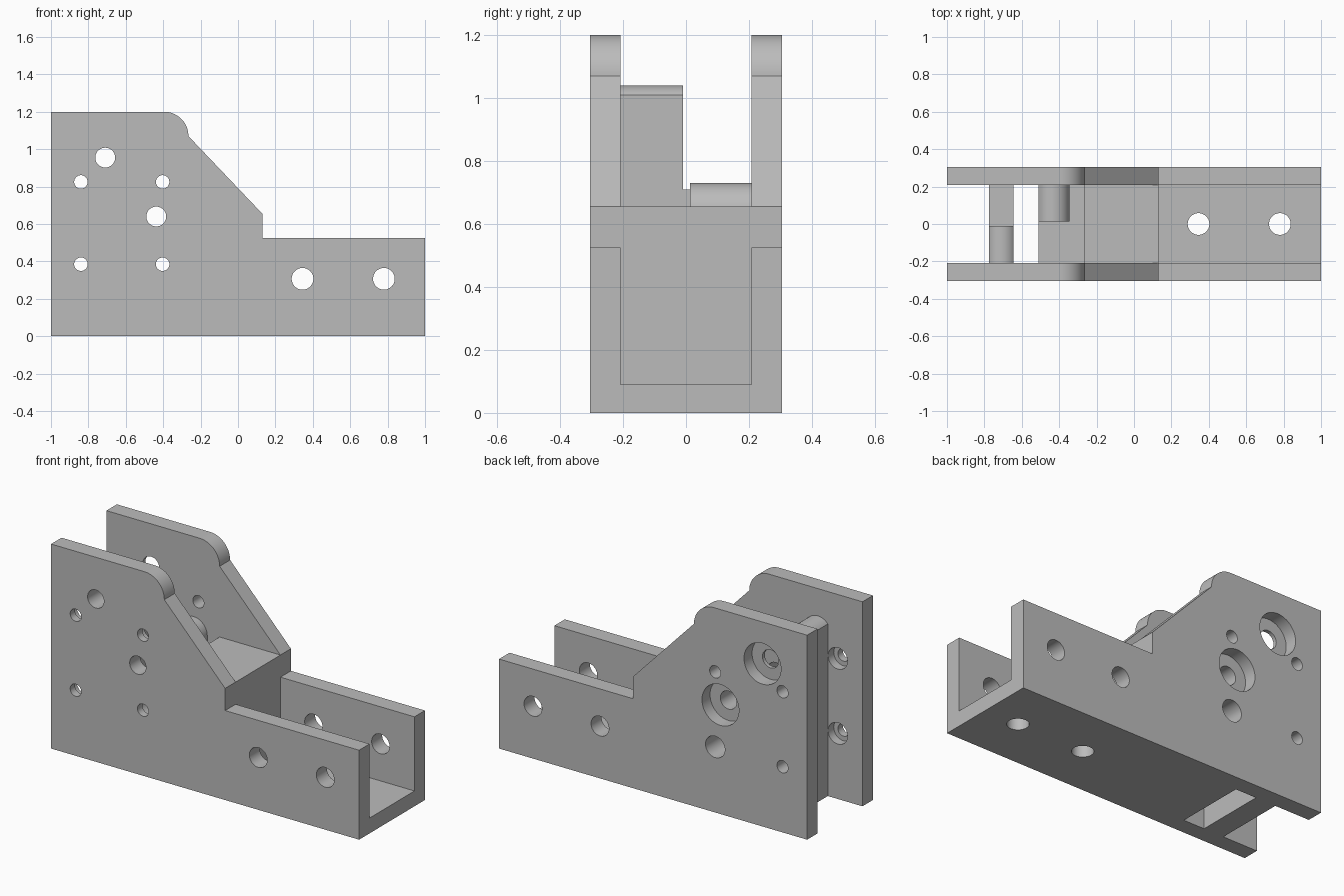
import bpy, bmesh
from math import cos, sin, pi, acos
from mathutils import Matrix, Vector

cube = bpy.data.objects.get("Cube")
if cube:
    bpy.data.objects.remove(cube, do_unlink=True)

grey = bpy.data.materials.new("plain grey")
grey.use_nodes = True
COLOUR = (0.5, 0.5, 0.5, 1)
grey.diffuse_color = COLOUR
grey.node_tree.nodes["Principled BSDF"].inputs["Base Color"].default_value = COLOUR


def finish(name, bm):
    bmesh.ops.recalc_face_normals(bm, faces=bm.faces)
    mesh = bpy.data.meshes.new(name)
    bm.to_mesh(mesh)
    bm.free()
    mesh.materials.append(grey)
    ob = bpy.data.objects.new(name, mesh)
    bpy.context.collection.objects.link(ob)
    return ob


def prism(name, profile, y0, y1):
    """Extrude an x-z profile from y0 to y1."""
    bm = bmesh.new()
    face = bm.faces.new([bm.verts.new((x, y0, z)) for x, z in profile])
    ext = bmesh.ops.extrude_face_region(bm, geom=[face])
    verts = [v for v in ext["geom"] if isinstance(v, bmesh.types.BMVert)]
    bmesh.ops.translate(bm, verts=verts, vec=(0, y1 - y0, 0))
    return finish(name, bm)


def box(name, x0, x1, y0, y1, z0, z1):
    return prism(name, [(x0, z0), (x1, z0), (x1, z1), (x0, z1)], y0, y1)


def drill(start, end, radius):
    """Cylindrical cutter between two points."""
    a, b = Vector(start), Vector(end)
    bm = bmesh.new()
    turn = (b - a).to_track_quat("Z", "Y").to_matrix().to_4x4()
    bmesh.ops.create_cone(bm, cap_ends=True, segments=48, radius1=radius,
                          radius2=radius, depth=(b - a).length,
                          matrix=Matrix.Translation((a + b) / 2) @ turn)
    return finish("drill", bm)


def arc(cx, cz, r, a0, a1, n=20):
    return [(cx + r * cos(a0 + (a1 - a0) * i / n),
             cz + r * sin(a0 + (a1 - a0) * i / n)) for i in range(n + 1)]


def arch(cx, cz, r, left, right, bottom):
    """Upright with a rounded top, trimmed to the given half widths."""
    top = arc(cx, cz, r, acos(right / r), pi - acos(left / r))
    return [(cx - left, bottom), (cx + right, bottom)] + top


def combine(target, tool, operation):
    mod = target.modifiers.new(operation, "BOOLEAN")
    mod.operation = operation
    mod.solver = "EXACT"
    mod.object = tool
    bpy.context.view_layer.objects.active = target
    bpy.ops.object.modifier_apply(modifier=mod.name)
    bpy.data.objects.remove(tool, do_unlink=True)


# Side plates share one profile; the channel walls are part of it
OUT, IN = 0.305, 0.208
outline = [(-1, 0), (1, 0), (1, 0.525), (0.13, 0.525), (0.13, 0.655),
           (-0.265, 1.07)] + arc(-0.395, 1.07, 0.13, 0, pi / 2)[1:] + [(-1, 1.2)]
body = prism("bracket_body", outline, -OUT, -IN)
LAP = 0.25

parts = [
    prism("back_plate", outline, IN, OUT),
    # Channel floor, solid centre block and lower step
    box("channel_floor", -0.2, 1, -LAP, LAP, 0, 0.09),
    box("channel_wall_pad", 0.1, 1, -LAP, -0.222, 0, 0.525),
    box("centre_block", -0.265, 0.13, -LAP, LAP, 0, 0.655),
    box("lower_step", -0.51, -0.2, -LAP, LAP, 0, 0.52),
    # Cross column: tall rounded half at the front, lower half at the back
    prism("tall_column", arch(-0.71, 0.955, 0.085, 0.065, 0.065, 0), -LAP, -0.01),
    box("low_column", -0.775, -0.645, -0.05, LAP, 0, 0.71),
    # Shaft boss on the back plate
    prism("shaft_boss", arch(-0.435, 0.64, 0.09, 0.075, 0.09, 0.4), 0.013, LAP),
]
for part in parts:
    combine(body, part, "UNION")


def bore(x, z, radius, y0=-0.5, y1=0.5):
    combine(body, drill((x, y0, z), (x, y1, z), radius), "DIFFERENCE")


# Motor screw holes, with head recesses inside the front plate
for x in (-0.84, -0.403):
    for z in (0.385, 0.825):
        bore(x, z, 0.036)
        through_block = x > -0.5 and z < 0.5
        bore(x, z, 0.063, -0.26, 0.5 if through_block else -0.2)

# Shaft holes with bearing recesses in the back plate
for x, z in ((-0.71, 0.955), (-0.437, 0.64)):
    bore(x, z, 0.053)
    bore(x, z, 0.12, 0.23)

# Channel mounting holes through the walls and the floor
for x in (0.345, 0.78):
    bore(x, 0.307, 0.058)
    combine(body, drill((x, 0, -0.1), (x, 0, 0.2), 0.058), "DIFFERENCE")

bpy.ops.object.select_all(action="DESELECT")
body.select_set(True)
bpy.context.view_layer.objects.active = body
bpy.ops.object.shade_smooth_by_angle(angle=pi / 6)
